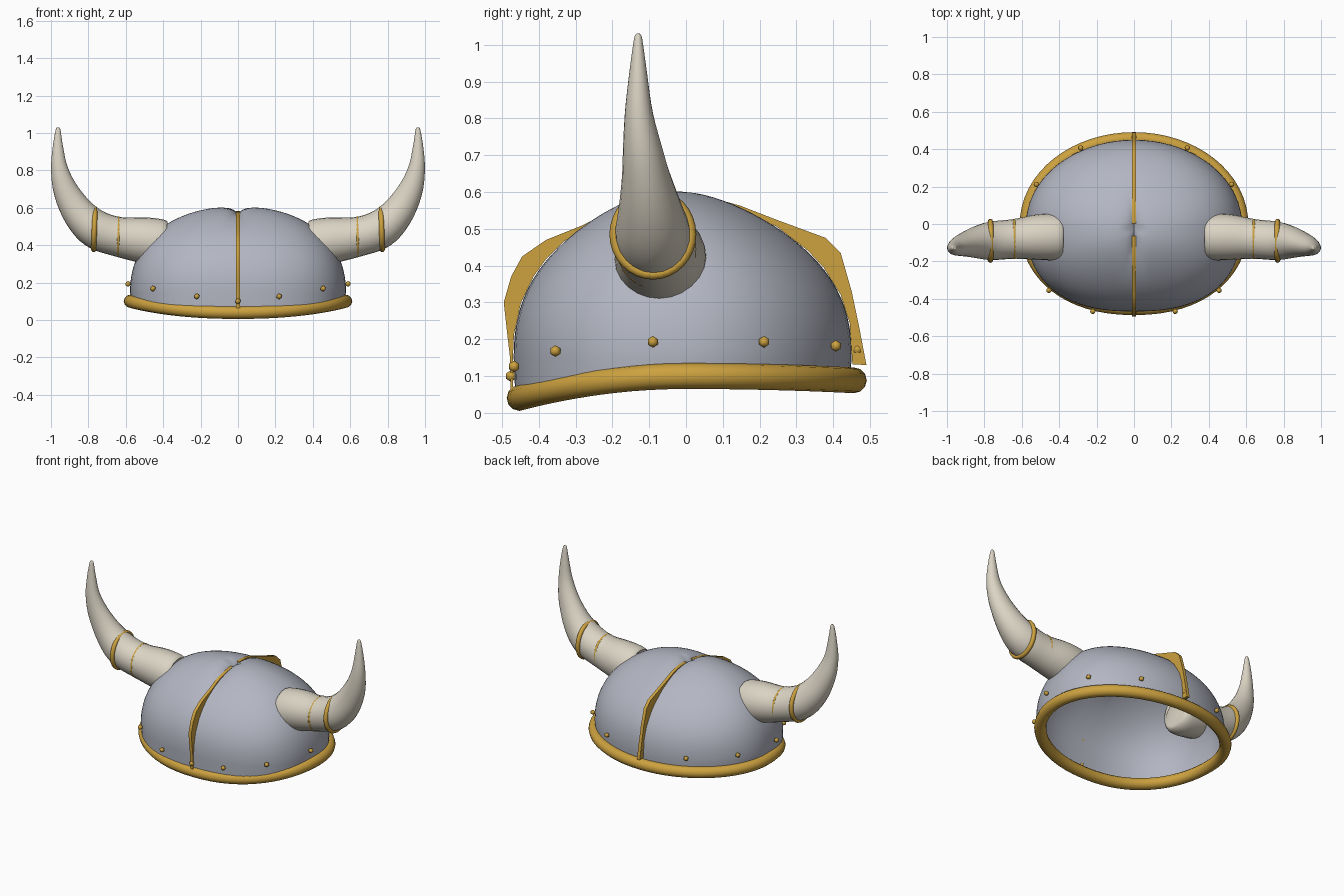
import bpy, bmesh, math
from mathutils import Vector

if "Cube" in bpy.data.objects:
    bpy.data.objects.remove(bpy.data.objects["Cube"])


def material(name, rgb):
    m = bpy.data.materials.new(name)
    m.diffuse_color = (*rgb, 1)
    m.use_nodes = True
    m.node_tree.nodes["Principled BSDF"].inputs["Base Color"].default_value = m.diffuse_color
    return m


STEEL = material("steel grey", (0.45, 0.468, 0.54))
GOLD = material("gold", (0.61, 0.36, 0.05))
BONE = material("bone", (0.71, 0.66, 0.555))


def finish(bm, name, mat, angle=40):
    bmesh.ops.recalc_face_normals(bm, faces=bm.faces)
    mesh = bpy.data.meshes.new(name)
    bm.to_mesh(mesh)
    bm.free()
    mesh.materials.append(mat)
    ob = bpy.data.objects.new(name, mesh)
    bpy.context.collection.objects.link(ob)
    bpy.ops.object.select_all(action='DESELECT')
    bpy.context.view_layer.objects.active = ob
    ob.select_set(True)
    bpy.ops.object.shade_smooth_by_angle(angle=math.radians(angle))
    return ob


def loft(bm, rings, closed=False, caps=True):
    """Bridge rings of points that all have the same count."""
    vs = [[bm.verts.new(p) for p in r] for r in rings]
    n = len(vs[0])
    pairs = list(zip(vs, vs[1:])) + ([(vs[-1], vs[0])] if closed else [])
    for a, b in pairs:
        for i in range(n):
            j = (i + 1) % n
            bm.faces.new((a[i], a[j], b[j], b[i]))
    if caps and not closed:
        bm.faces.new(vs[0])
        bm.faces.new(vs[-1])
    return vs


def plan(a, rx, front, back, n_front=2.0):
    """Point on the egg-shaped plan outline at angle a."""
    c, s = math.cos(a), math.sin(a)
    e = 2 / (n_front if s < 0 else 2.0)
    x = math.copysign(abs(c) ** e, c) * rx
    y = math.copysign(abs(s) ** e, s) * (front if s < 0 else back)
    return x, y


def rim_z(y):
    return 0.10 - (0.063 if y < 0 else 0.012) * (y / 0.465) ** 2


# Domed shell, open underneath, with a pinched groove on the crown
N, R, BASE, H = 72, 26, 0.15, 0.457


def dome_point(a, t):
    k = max(1 - t ** 2.2, 0) ** (1 / 2.2)
    x, y = plan(a, 0.577, 0.468, 0.45, 2.45)
    x, y = x * k, y * k * (1 - 0.32 * t ** 3) - 0.03 * t ** 3
    return x, y, pinch(x, y, BASE + H * t)


def pinch(x, y, z):
    d = 0.042 * math.exp(-abs(x) / 0.032 - ((y + 0.07) / 0.18) ** 2)
    return z - d * min(1, max(0, (z - 0.4) / 0.12))


def dome_ring(t):
    return [dome_point(2 * math.pi * i / N, t) for i in range(N)]


bm = bmesh.new()
bottom = [(x * 0.99, y * 0.99, rim_z(y)) for x, y, z in dome_ring(0)]
rings = [bottom] + [dome_ring(math.sin(0.5 * math.pi * j / R)) for j in range(R)]
vs = loft(bm, rings, caps=False)
top = bm.verts.new((0, -0.03, pinch(0, -0.03, BASE + H)))
for i in range(N):
    bm.faces.new((vs[-1][i], vs[-1][(i + 1) % N], top))
finish(bm, "helmet_dome", STEEL, 60)

# Rolled rim following the lower edge
bm = bmesh.new()
rings = []
for i in range(64):
    x, y = plan(2 * math.pi * i / 64, 0.576, 0.452, 0.456, 2.2)
    out = Vector((x / 0.576 ** 2, y / 0.455 ** 2, 0)).normalized()
    c = Vector((x, y, rim_z(y)))
    rings.append([c + 0.035 * (out * math.cos(q) + Vector((0, 0, math.sin(q))))
                  for q in (2 * math.pi * k / 12 for k in range(12))])
loft(bm, rings, closed=True)
finish(bm, "rim", GOLD, 60)


# Crest strips: outer edge given as (y, z, dome height fraction), inner edge on the dome
def strip(name, side, outline, w=0.010):
    bm = bmesh.new()
    edge = []
    for y, z, t in outline:
        _, iy, iz = dome_point(side * math.pi / 2, t)
        if t == 0:
            iz = z
        edge.append((y, z, iy + side * 0.002, iz + 0.002))
    for t in (0.86, 0.9, 0.94, 0.97, 0.99, 0.997):
        _, iy, iz = dome_point(side * math.pi / 2, t)
        edge.append((iy + side * 0.002, iz + 0.011, iy, iz - 0.006))
    loft(bm, [[(-w, a, b), (w, a, b), (w, c, d), (-w, c, d)] for a, b, c, d in edge])
    finish(bm, name, GOLD, 35)


strip("front_strip", -1, [(-.476, .06, 0), (-.478, .15, 0), (-.485, .21, .13), (-.495, .30, .32),
                          (-.475, .37, .48), (-.445, .425, .58), (-.38, .47, .69), (-.28, .51, .80)])
strip("back_strip", 1, [(.49, .13, 0), (.47, .235, .2), (.45, .33, .37), (.42, .435, .53),
                        (.38, .475, .63), (.25, .523, .78)])

# Horns: x, y, z, radius along the centre line, smoothed by a spline
HORN = [(0.372, -.07, .412, .085), (0.395, -.07, .412, .12), (0.50, -.07, .426, .123),
        (0.64, -.08, .445, .106), (0.76, -.09, .485, .103), (0.85, -.10, .57, .088),
        (0.92, -.115, .69, .067), (0.955, -.128, .81, .045), (0.963, -.13, .93, .027),
        (0.962, -.13, 1.015, .013), (0.962, -.13, 1.03, .005)]


def spline(pts, steps=4):
    P = [Vector(p) for p in pts]
    P = [2 * P[0] - P[1]] + P + [2 * P[-1] - P[-2]]
    res = []
    for a, b, c, d in zip(P, P[1:], P[2:], P[3:]):
        for s in range(steps):
            t = s / steps
            res.append(0.5 * (2 * b + (c - a) * t + (2 * a - 5 * b + 4 * c - d) * t * t
                              + (3 * b - a - 3 * c + d) * t ** 3))
    return res + [P[-2]]


def horn(side, label):
    path = spline(HORN)
    bm = bmesh.new()
    rings = []
    for i, p in enumerate(path):
        tan = (path[min(i + 1, len(path) - 1)] - path[max(i - 1, 0)]).to_3d().normalized()
        u = Vector((0, 1, 0))
        u = (u - tan * u.dot(tan)).normalized()
        v = tan.cross(u)
        slim = 1 - 0.14 * min(1, max(0, (p.z - 0.5) / 0.15))
        rings.append([p.to_3d() + p.w * (u * math.cos(q) * slim + v * math.sin(q))
                      for q in (2 * math.pi * k / 24 for k in range(24))])
    loft(bm, [[(side * q.x, q.y, q.z) for q in r] for r in rings])
    finish(bm, label + "_horn", BONE, 50)


# Bands around the horns
def band(side, label, x, y, z, ry, rz, thick, lean):
    bm = bmesh.new()
    rings = []
    for i in range(32):
        a = 2 * math.pi * i / 32
        d = Vector((-lean * math.sin(a), math.cos(a), math.sin(a)))
        c = Vector((x, y, z)) + Vector((d.x * rz, d.y * ry, d.z * rz))
        pts = [c + thick * (d * math.cos(q) + Vector((math.sin(q), 0, 0)))
               for q in (2 * math.pi * k / 8 for k in range(8))]
        rings.append([(side * p.x, p.y, p.z) for p in pts])
    loft(bm, rings, closed=True)
    finish(bm, label, GOLD, 60)


# Rivets around the shell
def rivet(x, y, z):
    bm = bmesh.new()
    bmesh.ops.create_icosphere(bm, subdivisions=1, radius=0.016)
    bmesh.ops.translate(bm, verts=bm.verts, vec=(x, y, z))
    finish(bm, "rivet", GOLD, 60)


for side, label in ((-1, "left"), (1, "right")):
    horn(side, label)
    band(side, label + "_outer_band", .768, -.09, .485, .104, .109, .014, 0.03)
    band(side, label + "_inner_band", .64, -.08, .445, .099, .1, .009, 0.0)
    for x, y, z in ((.588, -.09, .193), (.455, -.355, .168), (.22, -.467, .126),
                    (.522, .212, .193), (.285, .407, .182)):
        rivet(side * x, y, z)
rivet(0, -.475, .1)
rivet(0, .465, .172)
